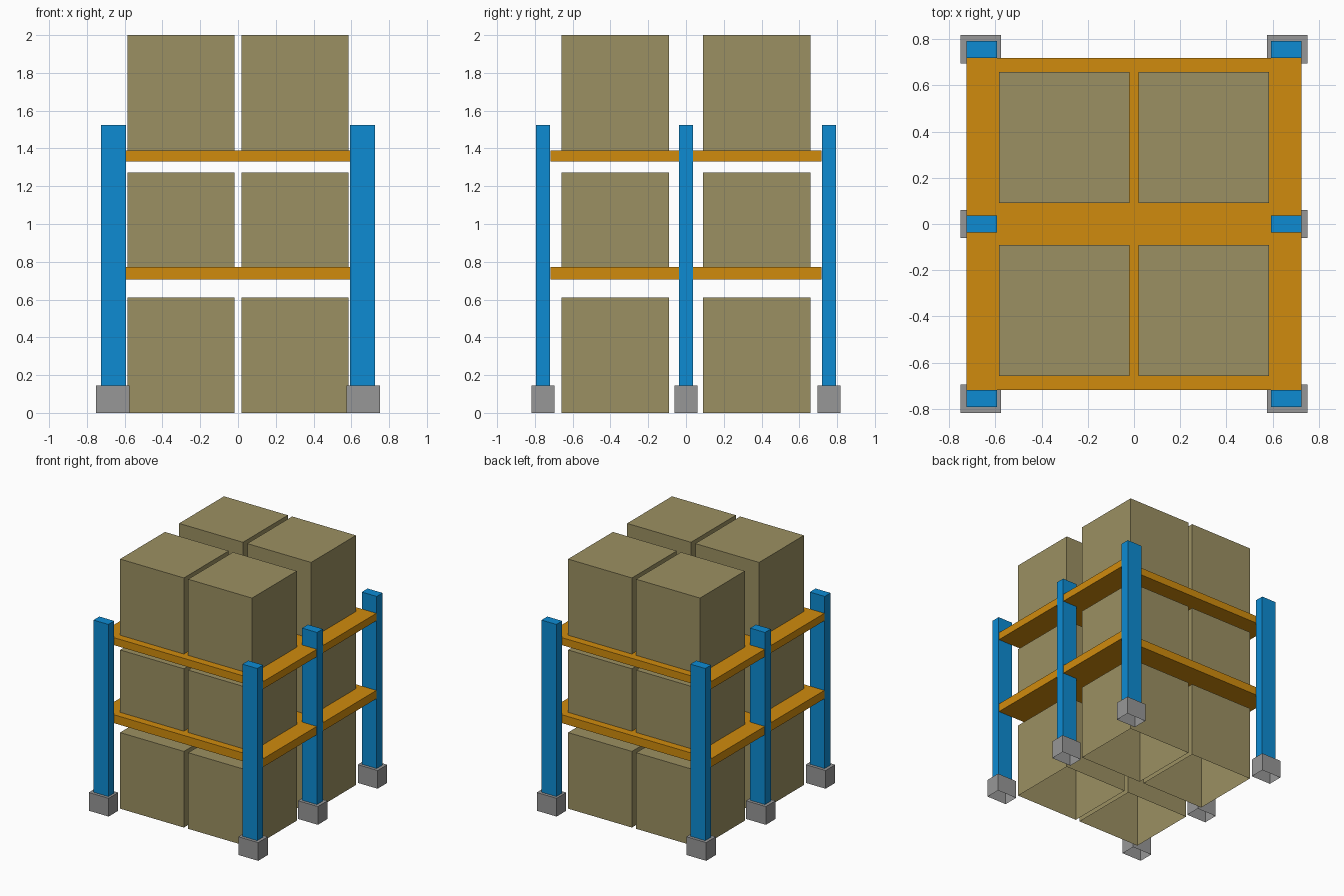
import bpy, bmesh

if "Cube" in bpy.data.objects:
    bpy.data.objects.remove(bpy.data.objects["Cube"])


def material(name, rgb):
    m = bpy.data.materials.new(name)
    m.diffuse_color = (*rgb, 1)
    m.use_nodes = True
    m.node_tree.nodes["Principled BSDF"].inputs["Base Color"].default_value = m.diffuse_color
    return m


BLUE = material("blue paint", (0.004, 0.26, 0.65))
ORANGE = material("orange paint", (0.63, 0.26, 0.004))
CARD = material("cardboard", (0.33, 0.28, 0.122))
GREY = material("grey metal", (0.31, 0.31, 0.31))


def block(name, x, y, z, mat, open_bottom=False):
    """Box given by (min, max) ranges on each axis."""
    bm = bmesh.new()
    bmesh.ops.create_cube(bm, size=1)
    for v in bm.verts:
        v.co = [lo + (c + 0.5) * (hi - lo) for c, (lo, hi) in zip(v.co, (x, y, z))]
    bm.normal_update()
    if open_bottom:
        under = [f for f in bm.faces if f.normal.z < -0.5]
        bmesh.ops.delete(bm, geom=under, context='FACES_ONLY')
    me = bpy.data.meshes.new(name)
    bm.to_mesh(me)
    bm.free()
    me.materials.append(mat)
    ob = bpy.data.objects.new(name, me)
    bpy.context.collection.objects.link(ob)
    return ob


def around(c, half):
    return (c - half, c + half)


# Six posts, each in a hollow foot
for sx in (-1, 1):
    for py in (-0.756, 0, 0.756):
        block("post", around(sx * 0.66, 0.066), around(py, 0.037), (0.146, 1.525), BLUE)
        block("foot", around(sx * 0.663, 0.088), around(py, 0.061), (0, 0.146), GREY, True)

# Two full-depth shelves
for z in ((0.705, 0.772), (1.33, 1.39)):
    block("shelf", (-0.724, 0.724), (-0.718, 0.718), z, ORANGE)

# Four boxes on each of three levels, open underneath
for z in ((0, 0.61), (0.772, 1.272), (1.39, 2.0)):
    for sx in (-1, 1):
        for sy in (-1, 1):
            block("carton", around(sx * 0.302, 0.283), around(sy * 0.374, 0.284), z, CARD, True)
